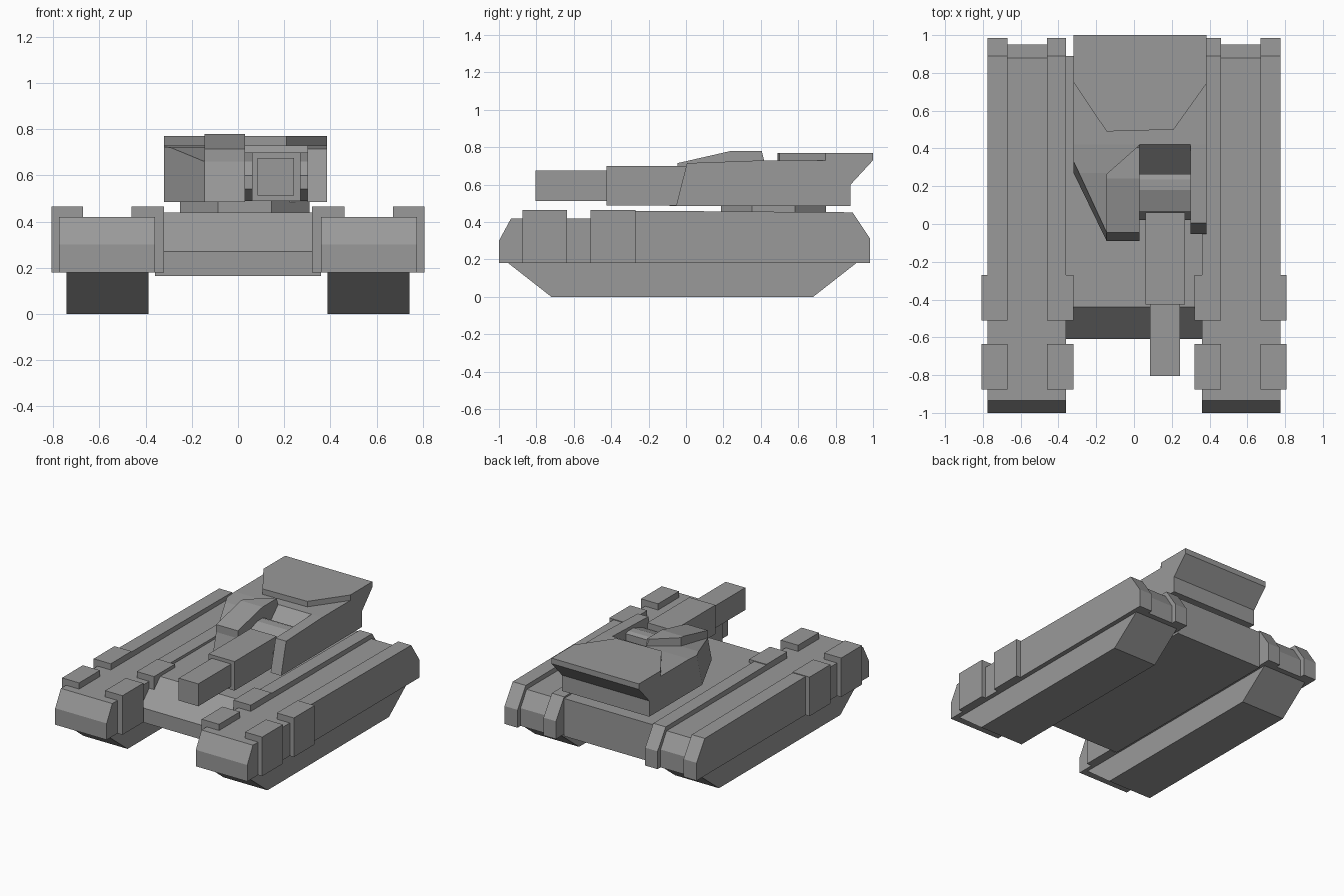
import bpy, bmesh, math
from mathutils import Vector

if "Cube" in bpy.data.objects:
    bpy.data.objects.remove(bpy.data.objects["Cube"], do_unlink=True)

grey = bpy.data.materials.new("plain grey")
grey.use_nodes = True
COLOUR = (0.32, 0.32, 0.32, 1)
grey.diffuse_color = COLOUR
grey.node_tree.nodes["Principled BSDF"].inputs["Base Color"].default_value = COLOUR


def prism(name, outline, lo, hi, axis="x", cut=None):
    """Extrude an outline: (y, z) along x, or (x, y) along z. cut = three points of a slicing plane."""
    bm = bmesh.new()
    place = (lambda p: (lo, p[0], p[1])) if axis == "x" else (lambda p: (p[0], p[1], lo))
    face = bm.faces.new([bm.verts.new(place(p)) for p in outline])
    new = bmesh.ops.extrude_face_region(bm, geom=[face])["geom"]
    step = Vector((hi - lo, 0, 0)) if axis == "x" else Vector((0, 0, hi - lo))
    bmesh.ops.translate(bm, vec=step, verts=[v for v in new if isinstance(v, bmesh.types.BMVert)])
    if cut:
        a, b, c = map(Vector, cut)
        normal = (b - a).cross(c - a)
        if normal.y > 0:
            normal.negate()
        bmesh.ops.bisect_plane(bm, geom=bm.verts[:] + bm.edges[:] + bm.faces[:],
                               plane_co=a, plane_no=normal, clear_outer=True)
        bmesh.ops.holes_fill(bm, edges=[e for e in bm.edges if e.is_boundary])
    bmesh.ops.recalc_face_normals(bm, faces=bm.faces[:])
    mesh = bpy.data.meshes.new(name)
    bm.to_mesh(mesh)
    bm.free()
    mesh.materials.append(grey)
    obj = bpy.data.objects.new(name, mesh)
    bpy.context.collection.objects.link(obj)
    return obj


def box(name, x, y, z):
    return prism(name, [(y[0], z[0]), (y[1], z[0]), (y[1], z[1]), (y[0], z[1])], *x)


# Hull with sloped nose
prism("hull", [(-0.61, 0.165), (-0.61, 0.27), (-0.44, 0.44), (0.89, 0.44), (0.89, 0.165)], -0.36, 0.36)

# Track pods, one per side
track = [(-0.95, 0.18), (-0.72, 0), (0.68, 0), (0.91, 0.18)]
nose = [(-1, 0.18), (-1, 0.30), (-0.935, 0.42)]
deck = nose + [(0.88, 0.42), (0.95, 0.31), (0.95, 0.18)]
rail = nose + [(-0.51, 0.42), (-0.51, 0.462), (0.89, 0.452), (0.985, 0.31), (0.985, 0.18)]
for side, s in (("right", -1), ("left", 1)):
    prism(side + "_track", track, s * 0.387, s * 0.742)
    prism(side + "_fender_deck", deck, s * 0.46, s * 0.67)
    for place, inner, outer, g_in, g_out in (("inner", 0.36, 0.46, 0.32, 0.46),
                                             ("outer", 0.67, 0.775, 0.67, 0.808)):
        prism(f"{side}_{place}_rail", rail, s * inner, s * outer)
        for end, y in (("front", (-0.875, -0.635)), ("rear", (-0.51, -0.27))):
            box(f"{side}_{place}_{end}_guard", (s * g_in, s * g_out), y, (0.18, 0.465))

# Octagonal turret ring
radius = 0.28 / math.cos(math.pi / 8)
ring = [(0.03 + radius * math.cos((i + 0.5) * math.pi / 4),
         0.468 + radius * math.sin((i + 0.5) * math.pi / 4)) for i in range(8)]
prism("turret_ring", ring, 0.43, 0.49, "z")

# Turret body: left half with slanted cheek, slotted centre, right arm
back = [(0.42, 0.73), (1, 0.73), (0.88, 0.60), (0.88, 0.485)]
prism("turret_left", [(-0.09, 0.485), (-0.045, 0.66), (0.27, 0.72)] + back, -0.32, 0.03,
      cut=[(-0.32, 0.27, 0.485), (-0.145, -0.09, 0.485), (-0.145, -0.045, 0.66)])
prism("turret_centre", [(0.265, 0.485), (0.265, 0.575)] + back, 0.03, 0.30)
prism("turret_right", [(-0.053, 0.485), (0.005, 0.715)] + back, 0.30, 0.385)

# Raised sight housing on the left, with a diagonal back
prism("sight_housing", [(-0.045, 0.65), (-0.045, 0.715), (0.24, 0.78), (0.405, 0.78), (0.42, 0.72), (0.42, 0.65)],
      -0.145, 0.03).data
housing = bpy.data.objects["sight_housing"]
bm = bmesh.new()
bm.from_mesh(housing.data)
bmesh.ops.bisect_plane(bm, geom=bm.verts[:] + bm.edges[:] + bm.faces[:], plane_co=(0.03, 0.42, 0.7),
                       plane_no=(-0.155, 0.175, 0), clear_outer=True)
bmesh.ops.holes_fill(bm, edges=[e for e in bm.edges if e.is_boundary])
bm.to_mesh(housing.data)
bm.free()

# Roof slab over the rear of the turret
prism("rear_roof_slab", [(-0.32, 0.75), (-0.145, 0.49), (0.21, 0.50), (0.385, 0.745), (0.385, 1), (-0.32, 1)],
      0.73, 0.77, "z")

# Gun: faceted mantlet, sleeve and barrel
prism("gun_mantlet", [(0.09, 0.49), (0.02, 0.54), (0.02, 0.60), (0.07, 0.66), (0.18, 0.70),
                      (0.235, 0.70), (0.265, 0.69), (0.265, 0.49)], 0.03, 0.30)
box("gun_sleeve", (0.06, 0.27), (-0.425, 0.06), (0.488, 0.70))
box("gun_barrel", (0.085, 0.243), (-0.805, -0.425), (0.512, 0.675))
